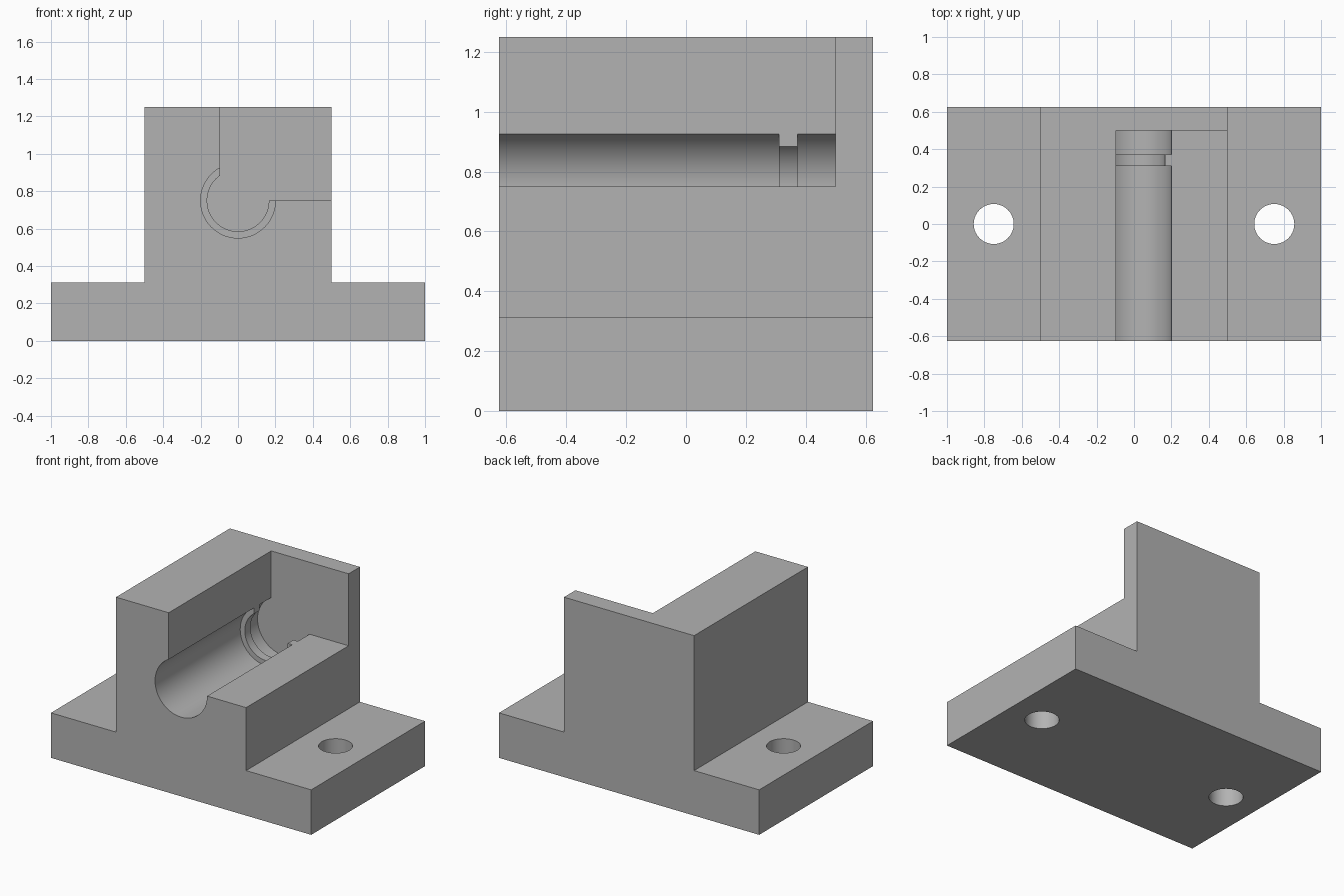
import bpy, bmesh, math
from mathutils import Matrix

cube = bpy.data.objects.get("Cube")
if cube:
    bpy.data.objects.remove(cube, do_unlink=True)

HALF_DEPTH = 0.625
BASE_TOP = 0.3125
TOP = 1.25
AXIS_Z = 0.75
WALL_Y = 0.5

gray = bpy.data.materials.new("plain gray")
gray.use_nodes = True
gray.diffuse_color = (0.45, 0.45, 0.45, 1)
gray.node_tree.nodes["Principled BSDF"].inputs["Base Color"].default_value = (0.45, 0.45, 0.45, 1)


def add_object(name, bm):
    bmesh.ops.recalc_face_normals(bm, faces=bm.faces)
    mesh = bpy.data.meshes.new(name)
    bm.to_mesh(mesh)
    bm.free()
    mesh.materials.append(gray)
    obj = bpy.data.objects.new(name, mesh)
    bpy.context.collection.objects.link(obj)
    return obj


def box(name, x0, x1, y0, y1, z0, z1):
    bm = bmesh.new()
    bmesh.ops.create_cube(bm, size=1)
    for v in bm.verts:
        v.co.x = x1 if v.co.x > 0 else x0
        v.co.y = y1 if v.co.y > 0 else y0
        v.co.z = z1 if v.co.z > 0 else z0
    return add_object(name, bm)


def stepped_shaft(name, stations, sides=96):
    """Capped round solid along y from (y, radius) stations."""
    bm = bmesh.new()
    rings = []
    for y, r in stations:
        angles = [2 * math.pi * i / sides for i in range(sides)]
        rings.append([bm.verts.new((r * math.cos(a), y, AXIS_Z + r * math.sin(a))) for a in angles])
    for a, b in zip(rings, rings[1:]):
        for i in range(sides):
            j = (i + 1) % sides
            bm.faces.new((a[i], a[j], b[j], b[i]))
    bm.faces.new(rings[0])
    bm.faces.new(rings[-1])
    return add_object(name, bm)


# Flanged block: inverted T profile extruded front to back
half = [(1, 0), (1, BASE_TOP), (0.5, BASE_TOP), (0.5, TOP)]
profile = half + [(-x, z) for x, z in reversed(half)]
bm = bmesh.new()
face = bm.faces.new([bm.verts.new((x, -HALF_DEPTH, z)) for x, z in profile])
ext = bmesh.ops.extrude_face_region(bm, geom=[face])
bmesh.ops.translate(bm, vec=(0, 2 * HALF_DEPTH, 0),
                    verts=[g for g in ext["geom"] if isinstance(g, bmesh.types.BMVert)])
block = add_object("bearing_block", bm)

# Open corner above the bore, and the bore with its retaining ridge
cutters = [
    box("corner_cutter", -0.095, 0.7, -0.8, WALL_Y, AXIS_Z, 1.5),
    stepped_shaft("bore_cutter", [(-0.8, 0.2), (0.31, 0.2), (0.31, 0.165),
                                  (0.372, 0.165), (0.372, 0.2), (WALL_Y, 0.2)]),
]

# Mounting holes through both flanges
for side, x in (("left", 0.75), ("right", -0.75)):
    bm = bmesh.new()
    bmesh.ops.create_cone(bm, cap_ends=True, segments=64, radius1=0.107, radius2=0.107,
                          depth=1, matrix=Matrix.Translation((x, 0, 0.2)))
    cutters.append(add_object(side + "_hole_cutter", bm))

bpy.ops.object.select_all(action="DESELECT")
block.select_set(True)
bpy.context.view_layer.objects.active = block
for cutter in cutters:
    cutter.hide_render = True
    mod = block.modifiers.new(cutter.name, "BOOLEAN")
    mod.operation = "DIFFERENCE"
    mod.solver = "EXACT"
    mod.object = cutter
    bpy.ops.object.modifier_apply(modifier=mod.name)
for cutter in cutters:
    bpy.data.objects.remove(cutter, do_unlink=True)

bpy.ops.object.shade_smooth_by_angle(angle=math.radians(30))
